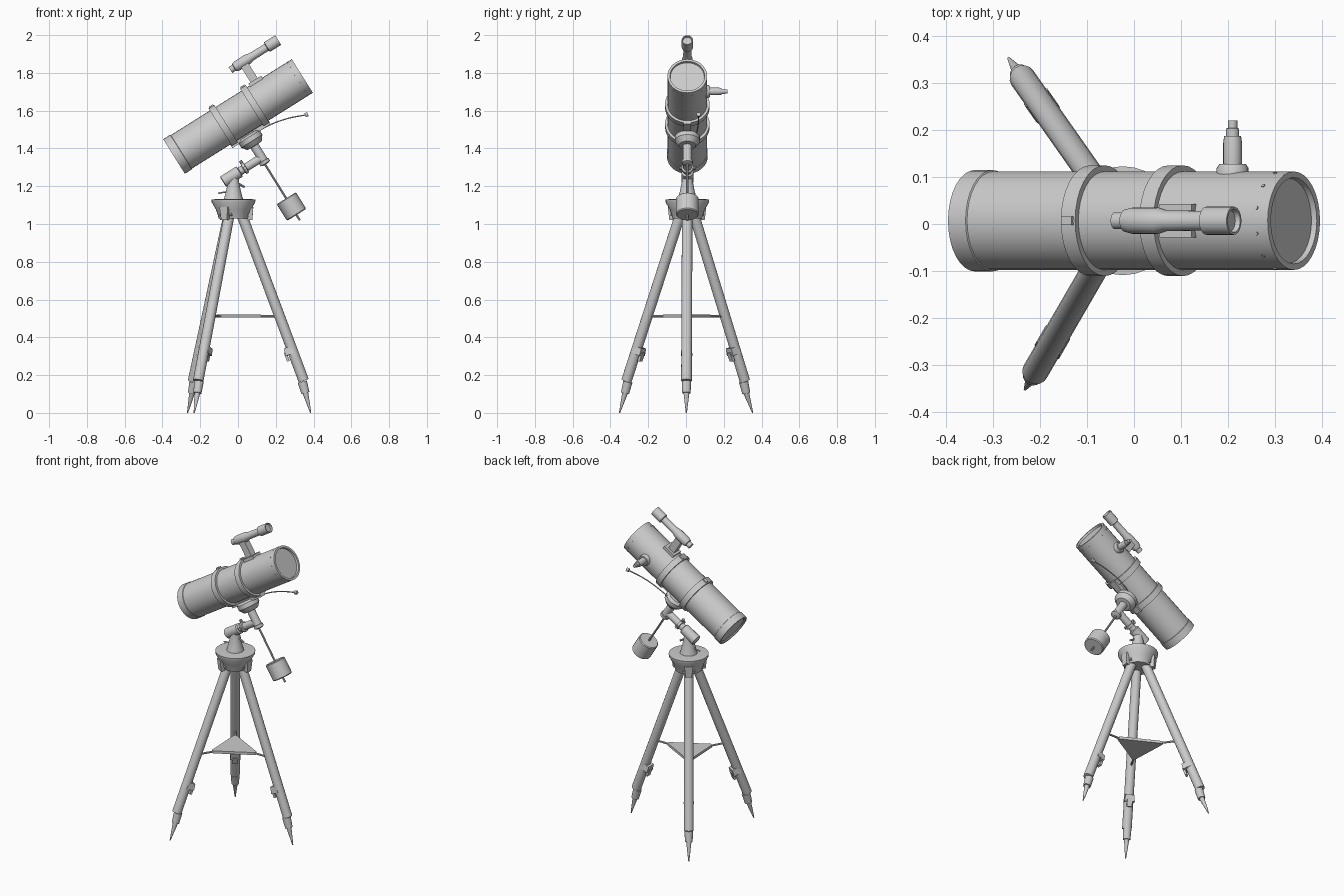
import bpy, bmesh, math
from mathutils import Vector, Matrix

if "Cube" in bpy.data.objects:
    bpy.data.objects.remove(bpy.data.objects["Cube"])

Y0 = 0.007
A = math.radians(32.1)
U = Vector((math.cos(A), 0, math.sin(A)))     # along the optical tube
V = Vector((0, 1, 0))
W = Vector((-math.sin(A), 0, math.cos(A)))    # up out of the tube
C = Vector((0, Y0, 1.57))                     # tube middle
HUB = Vector((-0.024, Y0, 0))                 # tripod centre


def T(t, s, y=0.0):
    return C + U * t + W * s + V * y


def make(name, bm, smooth=True):
    bmesh.ops.recalc_face_normals(bm, faces=bm.faces)
    me = bpy.data.meshes.new(name)
    bm.to_mesh(me)
    bm.free()
    ob = bpy.data.objects.new(name, me)
    bpy.context.collection.objects.link(ob)
    if smooth:
        bpy.context.view_layer.objects.active = ob
        bpy.ops.object.select_all(action='DESELECT')
        ob.select_set(True)
        bpy.ops.object.shade_smooth_by_angle(angle=math.radians(35))
    return ob


def lathe(name, profile, origin, axis, seg=24, closed=False):
    """Spin (radius, height) points round an axis; ends are capped unless closed."""
    bm = bmesh.new()
    q = Vector(axis).to_track_quat('Z', 'Y')
    rings = []
    for r, h in profile:
        rings.append([bm.verts.new(Vector(origin) + q @ Vector(
            (r * math.cos(2 * math.pi * i / seg), r * math.sin(2 * math.pi * i / seg), h)))
            for i in range(seg)])
    pairs = list(zip(rings, rings[1:]))
    if closed:
        pairs.append((rings[-1], rings[0]))
    else:
        bm.faces.new(rings[0])
        bm.faces.new(rings[-1])
    for a, b in pairs:
        for i in range(seg):
            j = (i + 1) % seg
            bm.faces.new((a[i], a[j], b[j], b[i]))
    return make(name, bm)


def rod(name, p, q, r1, r2=None, seg=16):
    d = Vector(q) - Vector(p)
    return lathe(name, [(r1, 0), (r1 if r2 is None else r2, d.length)], p, d, seg)


def box(name, centre, size, axes=(U, V, W), taper=1.0):
    bm = bmesh.new()
    bmesh.ops.create_cube(bm, size=1)
    for v in bm.verts:
        k = taper if v.co.z < 0 else 1
        v.co = Vector(centre) + axes[0] * v.co.x * size[0] * k + axes[1] * v.co.y * size[1] * k + axes[2] * v.co.z * size[2]
    return make(name, bm, False)


# Optical tube with rear collar and recessed front
lathe("main_tube", [(0.09, -0.392), (0.098, -0.4), (0.108, -0.4), (0.108, -0.356), (0.105, -0.354),
                    (0.105, 0.402), (0.092, 0.402), (0.09, 0.39)], C, U, 32)
for i in range(12):
    a = 2 * math.pi * (i + 0.5) / 12
    d = V * math.cos(a) + W * math.sin(a)
    rod("rim_screw", T(0.372, 0) + d * 0.103, T(0.372, 0) + d * 0.107, 0.004, seg=6)

# Tube rings, with clamp blocks and mounting bar
for t in (-0.092, 0.105):
    lathe("tube_ring", [(0.103, -0.018), (0.118, -0.018), (0.118, 0.018), (0.103, 0.018)],
          T(t, 0), U, 32, True)
    box("ring_clamp", T(t, 0.119), (0.026, 0.018, 0.012))
box("mounting_bar", T(0.005, -0.116), (0.24, 0.04, 0.022))

# Finder scope on its bracket
lathe("finder_scope", [(0.012, 0.1), (0.013, 0.096), (0.018, 0.096), (0.018, 0.119), (0.024, 0.122),
                       (0.028, 0.14), (0.028, 0.205), (0.022, 0.226), (0.021, 0.322), (0.03, 0.326),
                       (0.03, 0.395), (0.025, 0.395), (0.023, 0.384)], T(0, 0.229), U)
box("finder_foot", T(0.178, 0.107), (0.08, 0.072, 0.02))
box("finder_stem", T(0.174, 0.165), (0.044, 0.042, 0.11))

# Focuser and eyepiece on the side
lathe("focuser", [(0.034, 0.09), (0.034, 0.112), (0.028, 0.121), (0.02, 0.121), (0.02, 0.166), (0.018, 0.18),
                  (0.014, 0.18), (0.014, 0.196), (0.010, 0.198), (0.010, 0.213)], T(0.248, 0), V, 20)

# Declination axis: saddle, housing, shaft and counterweight
lathe("saddle", [(0.05, 0.112), (0.066, 0.124), (0.066, 0.15), (0.045, 0.178), (0.026, 0.18)], T(-0.008, 0), -W)
lathe("declination_housing", [(0.024, 0.17), (0.024, 0.27), (0.029, 0.272), (0.029, 0.288), (0.015, 0.294)],
      T(-0.01, 0), -W)
rod("counterweight_shaft", T(-0.014, -0.28), T(-0.015, -0.64), 0.006, seg=10)
lathe("counterweight", [(0.055, 0.503), (0.06, 0.508), (0.06, 0.602), (0.055, 0.607)], T(-0.014, 0), -W)

# Polar axis
lathe("polar_axis", [(0.026, -0.252), (0.032, -0.248), (0.032, -0.15), (0.022, -0.146), (0.022, -0.125),
                     (0.031, -0.123), (0.031, -0.108), (0.022, -0.106), (0.022, -0.01)], T(0, -0.252), U)
for y in (-1, 1):
    rod("axis_knob", T(-0.115, -0.252, 0.02 * y), T(-0.115, -0.252, 0.042 * y), 0.009, seg=10)
rod("axis_lock_bolt", T(-0.115, -0.23), T(-0.115, -0.205), 0.009, seg=10)

# Mount pillar and altitude bolts
lathe("mount_pillar", [(0.052, 1.125), (0.047, 1.145), (0.04, 1.17), (0.029, 1.225), (0.027, 1.25)], HUB, (0, 0, 1))
rod("altitude_bolt_rear", (-0.105, Y0, 1.163), (-0.05, Y0, 1.172), 0.004, seg=8)
rod("altitude_bolt_front", (0.0, Y0, 1.215), (0.035, Y0, 1.195), 0.006, seg=8)

# Slow motion cable with end knob
cu = bpy.data.curves.new("slow_motion_cable", 'CURVE')
cu.dimensions = '3D'
cu.bevel_depth = 0.0035
cu.bevel_resolution = 1
cu.resolution_u = 6
pts = [(0.03, 0.045, 1.435), (0.14, 0.062, 1.51), (0.25, 0.066, 1.555), (0.36, 0.066, 1.578)]
sp = cu.splines.new('BEZIER')
sp.bezier_points.add(len(pts) - 1)
for b, p in zip(sp.bezier_points, pts):
    b.co = p
    b.handle_left_type = b.handle_right_type = 'AUTO'
bpy.context.collection.objects.link(bpy.data.objects.new("slow_motion_cable", cu))
rod("cable_knob", (0.355, 0.066, 1.577), (0.371, 0.066, 1.581), 0.011, seg=12)

# Tripod head
lathe("tripod_head", [(0.06, 1.03), (0.078, 1.03), (0.092, 1.075), (0.115, 1.115), (0.116, 1.13), (0.07, 1.133)],
      HUB, (0, 0, 1), 28)

# Three legs, each with hinge lug, clamp, foot and spreader arm
tips = [Vector((0.385, 0.002, 0)), Vector((-0.267, 0.353, 0)), Vector((-0.232, -0.352, 0))]
Z = Vector((0, 0, 1))
corners = []
for tip in tips:
    d = Vector((tip.x - HUB.x, tip.y - HUB.y, 0)).normalized()
    side = Z.cross(d)

    def P(r, z):
        return HUB + d * r + Z * z
    top, bot = P(0.045, 1.045), P(0.372, 0.17)
    ax = (bot - top).normalized()
    inn = ax.cross(side).normalized()
    if inn.dot(d) > 0:
        inn = -inn
    rod("leg", top, bot, 0.028, seg=16)
    rod("leg_collar", P(0.364, 0.165), P(0.381, 0.105), 0.025, 0.022, 16)
    rod("foot_spike", P(0.379, 0.112), tip, 0.016, 0.003, 12)
    # Clamp on the inner face, with a lever
    k = top + (bot - top) * ((1.045 - 0.335) / 0.875)
    box("leg_clamp", k + inn * 0.018, (0.05, 0.06, 0.04), (inn, side, ax), 0.85)
    box("clamp_lever", k + inn * 0.04 + ax * 0.026, (0.014, 0.03, 0.05), (inn, side, ax))
    # Hinge lug under the head
    box("hinge_lug", P(0.088, 1.055), (0.034, 0.05, 0.07), (d, side, Z), 0.7)
    rod("hinge_bolt", P(0.075, 1.05) - side * 0.036, P(0.075, 1.05) + side * 0.036, 0.009, seg=10)
    rod("spreader_arm", P(0.1, 0.512), P(0.235, 0.512), 0.006, seg=8)
    corners += [P(0.145, 0) - side * 0.008, P(0.145, 0) + side * 0.008]

# Triangular spreader tray
bm = bmesh.new()
f = bm.faces.new([bm.verts.new((c.x, c.y, 0.504)) for c in corners])
g = bmesh.ops.extrude_face_region(bm, geom=[f])
for v in g["geom"]:
    if isinstance(v, bmesh.types.BMVert):
        v.co.z += 0.016
if f.is_valid is False or not any(x.calc_center_median().z < 0.5041 for x in bm.faces):
    bm.faces.new([v for v in bm.verts if v.co.z < 0.51])
make("spreader_tray", bm, False)
